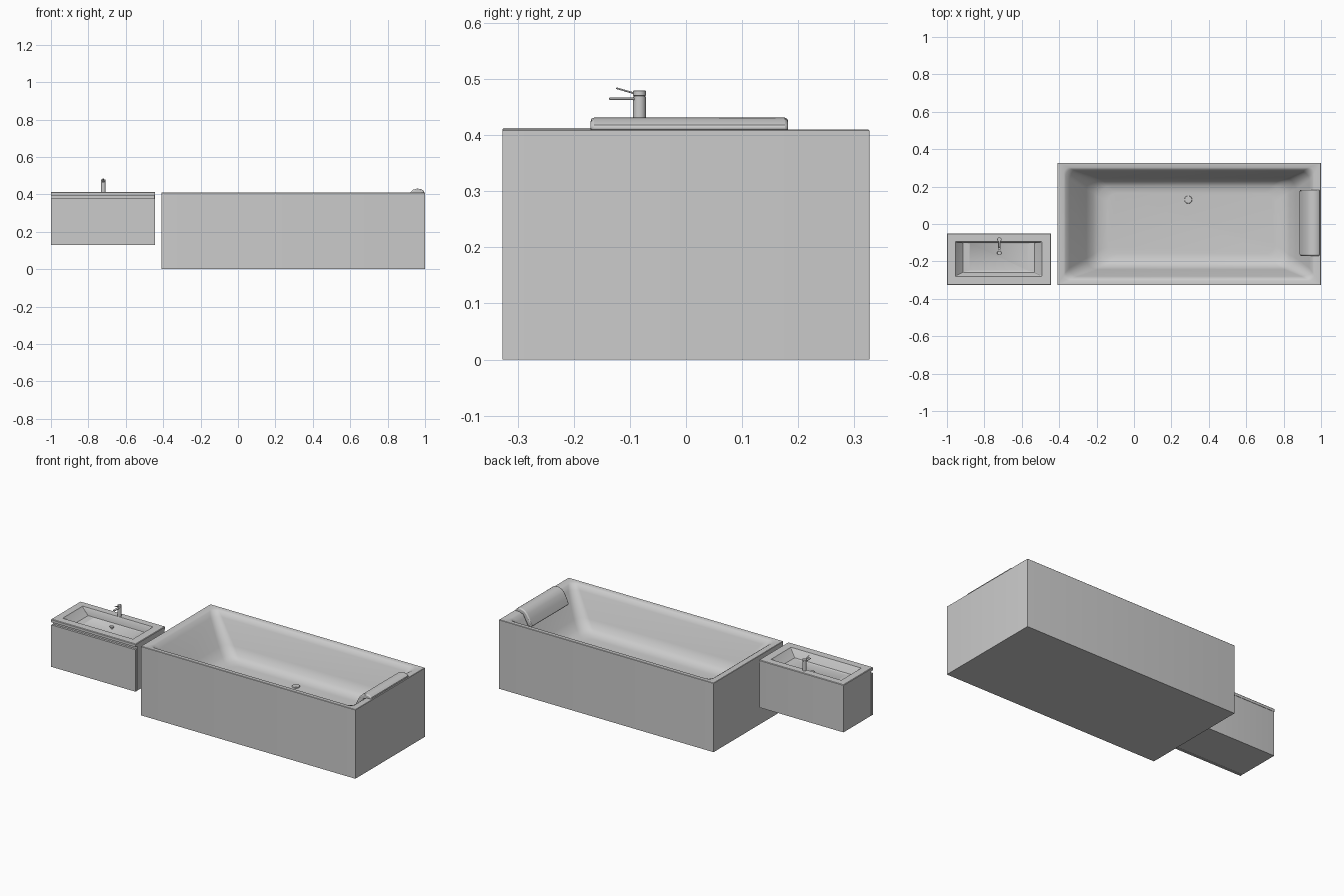
import bpy, bmesh, math
from mathutils import Matrix

if "Cube" in bpy.data.objects:
    bpy.data.objects.remove(bpy.data.objects["Cube"])

def material(name, v):
    m = bpy.data.materials.new(name)
    m.diffuse_color = (v, v, v, 1)
    m.use_nodes = True
    m.node_tree.nodes["Principled BSDF"].inputs["Base Color"].default_value = m.diffuse_color
    return m

GREY = material("light_grey", 0.6)

def finish(name, bm, angle=35, bevel=0):
    bmesh.ops.recalc_face_normals(bm, faces=bm.faces)
    me = bpy.data.meshes.new(name)
    bm.to_mesh(me)
    bm.free()
    ob = bpy.data.objects.new(name, me)
    bpy.context.collection.objects.link(ob)
    me.materials.append(GREY)
    if bevel:
        mod = ob.modifiers.new("bevel", 'BEVEL')
        mod.width, mod.segments, mod.limit_method = bevel, 2, 'ANGLE'
    bpy.ops.object.select_all(action='DESELECT')
    ob.select_set(True)
    bpy.context.view_layer.objects.active = ob
    bpy.ops.object.shade_smooth_by_angle(angle=math.radians(angle))
    return ob

def ring(x0, x1, y0, y1, z, r, n=6):
    """Rounded rectangle, the same point count for every radius."""
    pts = []
    for k, (cx, cy) in enumerate([(x1 - r, y1 - r), (x0 + r, y1 - r),
                                  (x0 + r, y0 + r), (x1 - r, y0 + r)]):
        for i in range(n + 1):
            a = math.pi / 2 * (k + i / n)
            pts.append((cx + r * math.cos(a), cy + r * math.sin(a), z))
    return pts

def loft(name, rings, cap_start=True, angle=35):
    bm = bmesh.new()
    loops = [[bm.verts.new(p) for p in ring(*r)] for r in rings]
    for a, b in zip(loops, loops[1:]):
        for i in range(len(a)):
            j = (i + 1) % len(a)
            bm.faces.new((a[i], a[j], b[j], b[i]))
    if cap_start:
        bm.faces.new(loops[0])
    bm.faces.new(loops[-1])
    return finish(name, bm, angle)

def box(name, x0, x1, y0, y1, z0, z1, bevel=0, tilt=0):
    bm = bmesh.new()
    bmesh.ops.create_cube(bm, size=1)
    bmesh.ops.scale(bm, vec=(x1 - x0, y1 - y0, z1 - z0), verts=bm.verts)
    bmesh.ops.rotate(bm, matrix=Matrix.Rotation(tilt, 3, 'X'), verts=bm.verts)
    bmesh.ops.translate(bm, vec=((x0 + x1) / 2, (y0 + y1) / 2, (z0 + z1) / 2), verts=bm.verts)
    return finish(name, bm, bevel=bevel)

def cylinder(name, x, y, z0, z1, r, bevel=0):
    bm = bmesh.new()
    bmesh.ops.create_cone(bm, cap_ends=True, segments=24, radius1=r, radius2=r, depth=z1 - z0)
    bmesh.ops.translate(bm, vec=(x, y, (z0 + z1) / 2), verts=bm.verts)
    return finish(name, bm, bevel=bevel)

# Bathtub: square outside, soft sloping hollow inside
loft("bathtub", [
    (-0.41, 1.0, -0.327, 0.327, 0.0, 0.002),
    (-0.41, 1.0, -0.327, 0.327, 0.408, 0.002),
    (-0.408, 0.998, -0.325, 0.325, 0.41, 0.002),
    (-0.375, 0.965, -0.302, 0.302, 0.41, 0.03),
    (-0.365, 0.953, -0.292, 0.292, 0.404, 0.035),
    (-0.345, 0.938, -0.280, 0.280, 0.38, 0.045),
    (-0.255, 0.865, -0.243, 0.245, 0.25, 0.06),
    (-0.220, 0.830, -0.225, 0.228, 0.206, 0.06),
    (-0.185, 0.795, -0.198, 0.203, 0.187, 0.06),
    (-0.140, 0.750, -0.160, 0.165, 0.182, 0.05)])
cylinder("tub_drain", 0.29, 0.13, 0.178, 0.189, 0.021, 0.003)

# Head rest: curved pad hooked over the right rim
profile = [(0.996, 0.408), (0.993, 0.418), (0.980, 0.428), (0.957, 0.431), (0.935, 0.424),
           (0.917, 0.407), (0.900, 0.378), (0.886, 0.345), (0.892, 0.335),
           (0.915, 0.345), (0.945, 0.400)]
bm = bmesh.new()
face = bm.faces.new([bm.verts.new((x, -0.17, z)) for x, z in profile])
out = bmesh.ops.extrude_face_region(bm, geom=[face], use_keep_orig=True)
bmesh.ops.translate(bm, vec=(0, 0.352, 0),
                    verts=[v for v in out["geom"] if isinstance(v, bmesh.types.BMVert)])
pad = finish("head_rest", bm)
mod = pad.modifiers.new("soft_ends", 'BEVEL')
mod.width, mod.segments, mod.limit_method, mod.angle_limit = 0.006, 2, 'ANGLE', math.radians(60)

# Washbasin: thin slab with a shallow bowl
loft("washbasin", [
    (-0.97, -0.473, -0.297, -0.08, 0.395, 0.002),
    (-1.0, -0.443, -0.327, -0.05, 0.395, 0.002),
    (-1.0, -0.443, -0.327, -0.05, 0.410, 0.002),
    (-0.997, -0.446, -0.324, -0.053, 0.413, 0.002),
    (-0.955, -0.493, -0.281, -0.093, 0.413, 0.003),
    (-0.950, -0.498, -0.276, -0.097, 0.405, 0.003),
    (-0.915, -0.533, -0.258, -0.100, 0.370, 0.003),
    (-0.880, -0.568, -0.250, -0.104, 0.366, 0.003)], cap_start=False, angle=30)
cylinder("basin_drain_stem", -0.72, -0.155, 0.36, 0.376, 0.006)
cylinder("basin_drain_cap", -0.72, -0.155, 0.374, 0.380, 0.012, 0.002)

# Cabinet: open-topped box and a separate drawer front
loft("cabinet", [
    (-0.998, -0.445, -0.309, -0.052, 0.13, 0.001),
    (-0.998, -0.445, -0.309, -0.052, 0.396, 0.001),
    (-0.985, -0.458, -0.296, -0.065, 0.396, 0.001),
    (-0.985, -0.458, -0.296, -0.065, 0.36, 0.001)])
box("drawer_front", -0.999, -0.444, -0.326, -0.313, 0.13, 0.379)
box("drawer_link", -0.97, -0.473, -0.314, -0.305, 0.15, 0.36)

# Tap
cylinder("tap_body", -0.72, -0.083, 0.41, 0.469, 0.0115)
cylinder("tap_cap", -0.72, -0.083, 0.470, 0.479, 0.0115, 0.001)
cylinder("tap_neck", -0.72, -0.083, 0.468, 0.471, 0.010)
box("tap_spout", -0.727, -0.713, -0.137, -0.085, 0.4625, 0.4665, 0.001)
box("tap_lever", -0.724, -0.716, -0.125, -0.088, 0.477, 0.480, 0.001, math.radians(-16))
